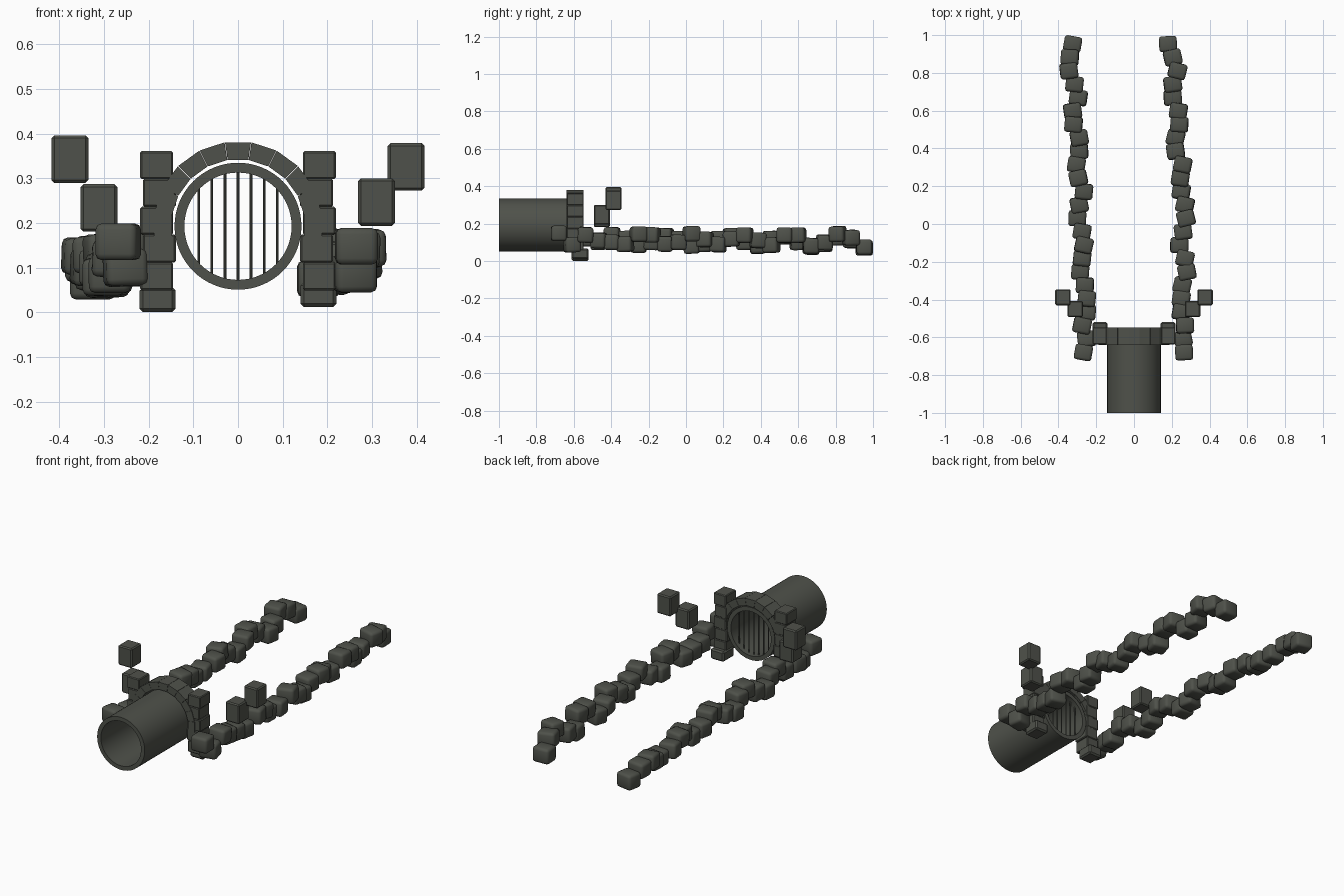
import bpy, bmesh, math, random
from mathutils import Matrix, Vector

if "Cube" in bpy.data.objects:
    bpy.data.objects.remove(bpy.data.objects["Cube"])

random.seed(4)
stone = bpy.data.materials.new("dark grey stone")
stone.diffuse_color = (0.078, 0.083, 0.069, 1)
stone.use_nodes = True
stone.node_tree.nodes["Principled BSDF"].inputs["Base Color"].default_value = stone.diffuse_color


def finish(bm, name, angle=35):
    bmesh.ops.recalc_face_normals(bm, faces=bm.faces)
    me = bpy.data.meshes.new(name)
    bm.to_mesh(me)
    bm.free()
    me.materials.append(stone)
    ob = bpy.data.objects.new(name, me)
    bpy.context.collection.objects.link(ob)
    bpy.ops.object.select_all(action='DESELECT')
    ob.select_set(True)
    bpy.context.view_layer.objects.active = ob
    bpy.ops.object.shade_smooth_by_angle(angle=math.radians(angle))
    return ob


def block(name, loc, size, bevel=0.006, rot=(0, 0, 0), segments=1, angle=35):
    bm = bmesh.new()
    bmesh.ops.create_cube(bm, size=1, matrix=Matrix.Diagonal((*size, 1)))
    bmesh.ops.bevel(bm, geom=bm.edges[:], offset=bevel, segments=segments,
                    profile=0.5, affect='EDGES')
    ob = finish(bm, name, angle)
    ob.location = loc
    ob.rotation_euler = rot
    return ob


def ring_sector(bm, r0, r1, y0, y1, a0, a1, cz):
    # one wedge of a ring lying in the XZ plane
    vs = [bm.verts.new((r * math.sin(a), y, cz + r * math.cos(a)))
          for a in (a0, a1) for y in (y0, y1) for r in (r0, r1)]
    for f in ((0, 1, 3, 2), (4, 5, 7, 6), (0, 1, 5, 4),
              (2, 3, 7, 6), (0, 2, 6, 4), (1, 3, 7, 5)):
        bm.faces.new([vs[i] for i in f])


CZ = 0.193

# open drain pipe: rectangular wall profile spun around Y
bm = bmesh.new()
profile = [(0.12, -1.0), (0.142, -1.0), (0.142, -0.555), (0.12, -0.555)]
vs = [bm.verts.new((r, y, CZ)) for r, y in profile]
es = [bm.edges.new((vs[i], vs[(i + 1) % 4])) for i in range(4)]
bmesh.ops.spin(bm, geom=vs + es, cent=(0, 0, CZ), axis=(0, 1, 0),
               angle=2 * math.pi, steps=64)
bmesh.ops.remove_doubles(bm, verts=bm.verts[:], dist=0.0001)
finish(bm, "drain_pipe")

# grate bars, each cut to the chord of the pipe
bm = bmesh.new()
for i in range(-3, 4):
    x = i * 0.0293
    h = 2 * math.sqrt(0.125 ** 2 - x * x)
    bmesh.ops.create_cone(bm, cap_ends=True, segments=10, radius1=0.0033,
                          radius2=0.0033, depth=h,
                          matrix=Matrix.Translation((x, -0.58, CZ)))
finish(bm, "grate_bars")

# arch of wedge stones
bm = bmesh.new()
step = math.radians(18)
for i in range(-5, 6):
    ring_sector(bm, 0.15, 0.19, -0.64, -0.548,
                (i - 0.49) * step, (i + 0.49) * step, CZ)
finish(bm, "arch_stones", 15)

# pillars of stacked stones with a loose base stone
for side, tag in ((-1, "left"), (1, "right")):
    for i in range(5):
        block(f"{tag}_pillar_stone_{i}",
              (side * (0.179 + 0.003 * (-1) ** i), -0.592, 0.081 + i * 0.0622),
              (0.074, 0.09, 0.063), 0.004)
    base_z = 0.029 if side < 0 else 0.04
    block(f"{tag}_pillar_base", (side * 0.18, -0.566, base_z),
          (0.081, 0.092, 0.056), 0.008)

# raised blocks stepping outward beside the opening
for name, loc in (("left_upper_block", (-0.376, -0.388, 0.343)),
                  ("left_lower_block", (-0.311, -0.45, 0.234)),
                  ("right_upper_block", (0.376, -0.388, 0.326)),
                  ("right_lower_block", (0.31, -0.45, 0.247))):
    block(name, loc, (0.082, 0.085, 0.106), 0.006)

# two winding rows of rounded rocks, from the back to the front
left_x = [-.325, -.34, -.345, -.315, -.295, -.325, -.32, -.29, -.29, -.305, -.295, -.265,
          -.29, -.3, -.275, -.265, -.275, -.285, -.26, -.25, -.25, -.275, -.252, -.268]
left_z = [.07, .11, .125, .09, .075, .10, .13, .12, .08, .10, .135, .12,
          .09, .08, .12, .135, .10, .085, .12, .14, .10, .12, .10, .158]
right_x = [.18, .205, .23, .205, .205, .235, .24, .22, .22, .258, .245, .25,
           .27, .275, .26, .24, .27, .28, .255, .25, .25, .27, .26, .265]
right_z = [.075, .125, .145, .10, .082, .138, .138, .085, .11, .138, .118, .088,
           .115, .145, .10, .092, .14, .143, .09, .10, .11, .14, .087, .148]
for tag, xs, zs in (("left", left_x, left_z), ("right", right_x, right_z)):
    for i, (x, z) in enumerate(zip(xs, zs)):
        rot = (random.uniform(-.05, .05), random.uniform(-.05, .05),
               random.uniform(-.25, .25))
        if i in (0, 23):
            rot = (0, 0, -0.18 if tag == "left" else 0.04)
        block(f"{tag}_rock_{i}", (x, 0.953 - i * 0.071, z),
              (0.094, 0.083, 0.082), 0.014, rot, 2, 60)
